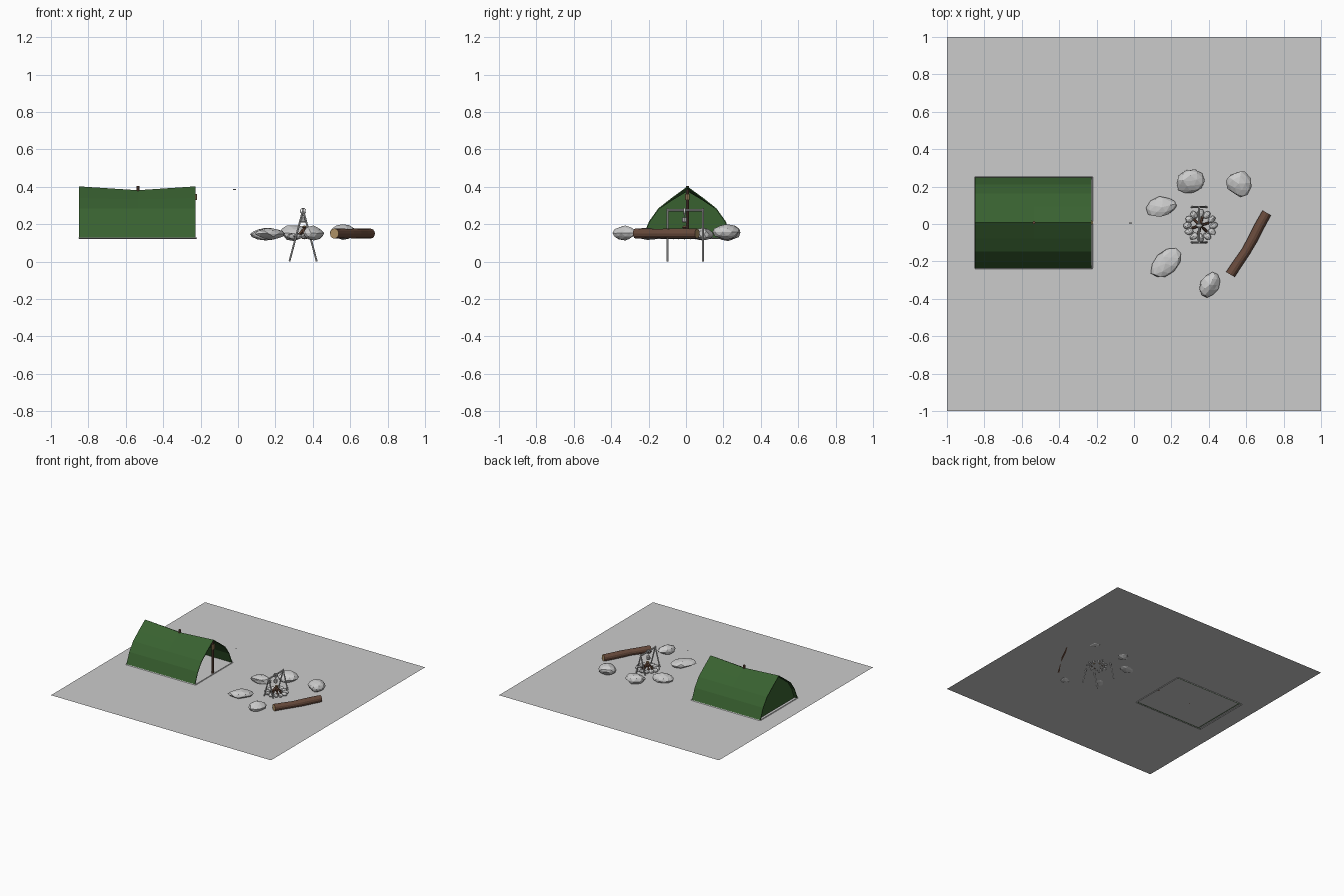
import bpy, bmesh, math, random
from mathutils import Vector

if "Cube" in bpy.data.objects:
    bpy.data.objects.remove(bpy.data.objects["Cube"])

random.seed(4)
Z = 0.125  # level of the terrain sheet


def material(name, rgb):
    m = bpy.data.materials.new(name)
    m.diffuse_color = (*rgb, 1)
    m.use_nodes = True
    m.node_tree.nodes["Principled BSDF"].inputs["Base Color"].default_value = m.diffuse_color
    return m


GREEN = material("canvas_green", (0.04, 0.12, 0.03))
BROWN = material("bark_brown", (0.14, 0.07, 0.045))
TAN = material("cut_wood", (0.45, 0.30, 0.14))


def finish(name, bm, mats=()):
    bmesh.ops.recalc_face_normals(bm, faces=bm.faces)
    me = bpy.data.meshes.new(name)
    bm.to_mesh(me)
    bm.free()
    ob = bpy.data.objects.new(name, me)
    bpy.context.collection.objects.link(ob)
    for m in mats:
        me.materials.append(m)
    return ob


def tube(name, pts, radii, sides=8, mats=()):
    """Capped tube along a path; caps use the second material if there is one."""
    bm = bmesh.new()
    pts = [Vector(p) for p in pts]
    q = (pts[-1] - pts[0]).to_track_quat('Z', 'Y')
    rings = []
    for p, r in zip(pts, radii):
        rings.append([bm.verts.new(p + q @ Vector((r * math.cos(a), r * math.sin(a), 0)))
                      for a in (2 * math.pi * i / sides for i in range(sides))])
    for a, b in zip(rings, rings[1:]):
        for i in range(sides):
            j = (i + 1) % sides
            bm.faces.new((a[i], a[j], b[j], b[i]))
    for ring in (rings[0], rings[-1]):
        bm.faces.new(ring).material_index = 1 if len(mats) > 1 else 0
    return finish(name, bm, mats)


def rod(name, a, b, r, sides=8, mats=()):
    return tube(name, (a, b), (r, r), sides, mats)


def rock(name, loc, size, angle):
    bm = bmesh.new()
    bmesh.ops.create_icosphere(bm, subdivisions=2, radius=1)
    # cut random flat facets into the ball
    for _ in range(9):
        n = Vector([random.uniform(-1, 1) for _ in range(3)]).normalized()
        d = random.uniform(0.72, 0.9)
        for v in bm.verts:
            over = v.co.dot(n) - d
            if over > 0:
                v.co -= n * over
    ob = finish(name, bm)
    ob.location, ob.scale = loc, size
    ob.rotation_euler = (0, 0, math.radians(angle))
    return ob


# terrain sheet
bm = bmesh.new()
bmesh.ops.create_grid(bm, x_segments=1, y_segments=1, size=1)
sheet = finish("base_sheet", bm)
sheet.location.z = Z

# tent canvas: half profile mirrored about the ridge, sagging in the middle
CY, X0, X1, XM = 0.0075, -0.85, -0.228, -0.535
half = [(0.243, Z), (0.205, 0.215), (0.155, 0.285), (0.085, 0.34)]
profile = [(-y, z) for y, z in half] + [(0, 0.402)] + [(y, z) for y, z in reversed(half)]
bm = bmesh.new()
rows = []
for x, sag in ((X0, 0), (XM, 0.02), (X1, 0)):
    rows.append([bm.verts.new((x, CY + y, z - sag * max(0, (z - 0.3) / 0.1)))
                 for y, z in profile])
for a, b in zip(rows, rows[1:]):
    for i in range(len(a) - 1):
        bm.faces.new((a[i], a[i + 1], b[i + 1], b[i]))
canvas = finish("tent_canvas", bm, [GREEN])
mod = canvas.modifiers.new("thickness", 'SOLIDIFY')
mod.thickness, mod.offset = 0.006, -1

# closed rear panel, slightly inset
bm = bmesh.new()
bm.faces.new([bm.verts.new((X0 + 0.025, CY + y * 0.98, z - 0.004)) for y, z in profile])
finish("tent_rear_panel", bm, [GREEN])

# thin floor frame
ya, yb = CY - 0.243, CY + 0.243
corners = [(X0, ya, Z), (-0.222, ya, Z), (-0.222, yb, Z), (X0, yb, Z)]
for i in range(4):
    rod(f"tent_floor_frame_{i}", corners[i], corners[(i + 1) % 4], 0.004, 4)

# tent poles and the binding on the front one
rod("tent_middle_pole", (XM, CY, Z), (XM, CY, 0.404), 0.008, 8, [BROWN])
rod("tent_front_pole", (-0.235, CY, Z), (-0.235, CY, 0.385), 0.008, 8, [BROWN])
rod("tent_pole_binding", (-0.23, CY, 0.328), (-0.23, CY, 0.362), 0.012, 8, [TAN])

# tiny loose line end in front of the tent
rod("guy_line_end", (-0.027, 0.006, 0.385), (-0.012, 0.006, 0.385), 0.002, 4)

# seating log
a, b = Vector((0.515, -0.27, 0.15)), Vector((0.71, 0.06, 0.15))
side = Vector((0.86, -0.51, 0))
wave = (0, 0.004, 0.009, 0.007, 0.002, 0)
tube("seat_log", [a.lerp(b, i / 5) + side * w for i, w in enumerate(wave)],
     (0.027, 0.026, 0.025, 0.027, 0.027, 0.026), 12, [BROWN, TAN])

# big rocks around the fire
big = [((0.15, 0.09, 0.147), (0.088, 0.060, 0.034), 15),
       ((0.30, 0.225, 0.155), (0.080, 0.066, 0.045), 20),
       ((0.56, 0.215, 0.158), (0.070, 0.078, 0.042), 5),
       ((0.17, -0.21, 0.148), (0.100, 0.062, 0.034), 45),
       ((0.405, -0.325, 0.153), (0.072, 0.052, 0.040), 65)]
for i, args in enumerate(big):
    rock(f"rock_{i}", *args)

# ring of small fire stones
FX, FY = 0.355, -0.008
for i in range(12):
    t = 2 * math.pi * i / 12
    rock(f"fire_stone_{i}", (FX + 0.07 * math.cos(t), FY + 0.066 * math.sin(t), 0.136),
         (0.024, 0.018, 0.017), math.degrees(t) + random.uniform(-30, 30))

# firewood leaning together
for i in range(6):
    t = 2 * math.pi * i / 6 + 0.3
    c, s = math.cos(t), math.sin(t)
    rod(f"firewood_{i}", (FX + 0.045 * c, FY + 0.045 * s, Z),
        (FX - 0.008 * c, FY - 0.008 * s, 0.188), 0.007, 6, [BROWN, TAN])

# cooking frame: two crossed leg pairs, a bar and a hanging hook
BX = 0.348
for end, y in (("front", -0.098), ("back", 0.09)):
    for side_name, s in (("left", -1), ("right", 1)):
        rod(f"cook_frame_{end}_{side_name}_leg", (BX + s * 0.073, y, 0.001),
            (BX - s * 0.002, y, 0.284), 0.005)
rod("cook_frame_bar", (BX, -0.104, 0.275), (BX, 0.096, 0.275), 0.006)
rod("hanging_line", (BX, -0.008, 0.235), (BX, -0.008, 0.275), 0.003, 6)
tube("hanging_pot", [(BX, -0.008, z) for z in (0.208, 0.214, 0.236)],
     (0.010, 0.015, 0.014), 10)
bm = bmesh.new()
bmesh.ops.create_cone(bm, cap_ends=False, segments=12, radius1=0.017, radius2=0.017, depth=0.012)
ring = finish("bar_ring", bm)
ring.location = (BX, -0.008, 0.27)
ring.rotation_euler.x = math.pi / 2
mod = ring.modifiers.new("thickness", 'SOLIDIFY')
mod.thickness = 0.004
